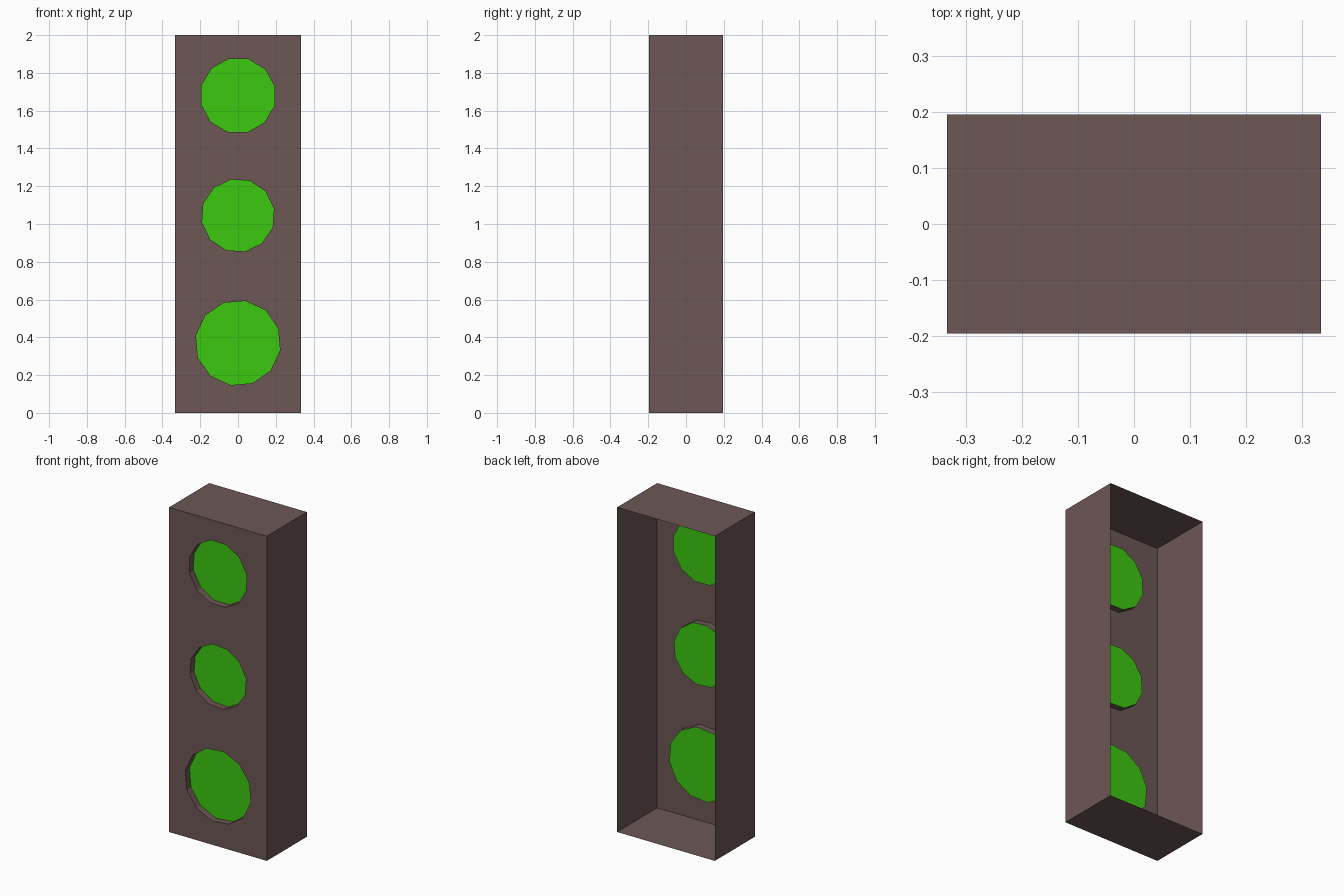
import bpy, bmesh, math
from mathutils import Matrix, Vector

if "Cube" in bpy.data.objects:
    bpy.data.objects.remove(bpy.data.objects["Cube"])

W, D, H = 0.666, 0.39, 2.0
FRONT, RECESS, SIDES = -D / 2, 0.04, 12
# height, radius and rotation of each lamp opening
LAMPS = {"top": (1.68, 0.200, 14), "middle": (1.045, 0.194, 11), "bottom": (0.37, 0.226, 20)}


def material(name, color):
    mat = bpy.data.materials.new(name)
    mat.diffuse_color = color
    mat.use_nodes = True
    mat.node_tree.nodes["Principled BSDF"].inputs["Base Color"].default_value = mat.diffuse_color
    return mat


def finish(bm, name, mat):
    mesh = bpy.data.meshes.new(name)
    bm.to_mesh(mesh)
    bm.free()
    mesh.materials.append(mat)
    bpy.context.collection.objects.link(bpy.data.objects.new(name, mesh))


def ring(bm, y, z, radius, turn):
    angles = [math.radians(turn) + math.tau * i / SIDES for i in range(SIDES)]
    return [bm.verts.new((radius * math.cos(a), y, z + radius * math.sin(a))) for a in angles]


brown = material("brown_casing", (0.15, 0.095, 0.09, 1))
green = material("green_lens", (0.045, 0.58, 0.005, 1))

# Thin casing: box with the back left open and the front refilled around the holes
bm = bmesh.new()
bmesh.ops.create_cube(bm, size=1, matrix=Matrix.Translation((0, 0, H / 2)) @ Matrix.Diagonal((W, D, H, 1)))
open_faces = [f for f in bm.faces if abs(f.normal.y) > 0.5]
bmesh.ops.delete(bm, geom=open_faces, context='FACES_ONLY')
edges = [e for e in bm.edges if all(v.co.y < 0 for v in e.verts)]
rings = []
for z, radius, turn in LAMPS.values():
    loop = ring(bm, FRONT, z, radius, turn)
    edges += [bm.edges.new((loop[i], loop[(i + 1) % SIDES])) for i in range(SIDES)]
    rings.append(loop)
bmesh.ops.triangle_fill(bm, edges=edges, use_beauty=True, normal=Vector((0, -1, 0)))

# Recess walls behind each hole
for front, (z, radius, turn) in zip(rings, LAMPS.values()):
    back = ring(bm, FRONT + RECESS, z, radius, turn)
    for i in range(SIDES):
        j = (i + 1) % SIDES
        bm.faces.new((front[i], front[j], back[j], back[i]))
finish(bm, "casing", brown)

# Flat lenses at the back of the recesses
for label, (z, radius, turn) in LAMPS.items():
    bm = bmesh.new()
    bm.faces.new(ring(bm, FRONT + RECESS, z, radius, turn))
    finish(bm, label + "_lens", green)
